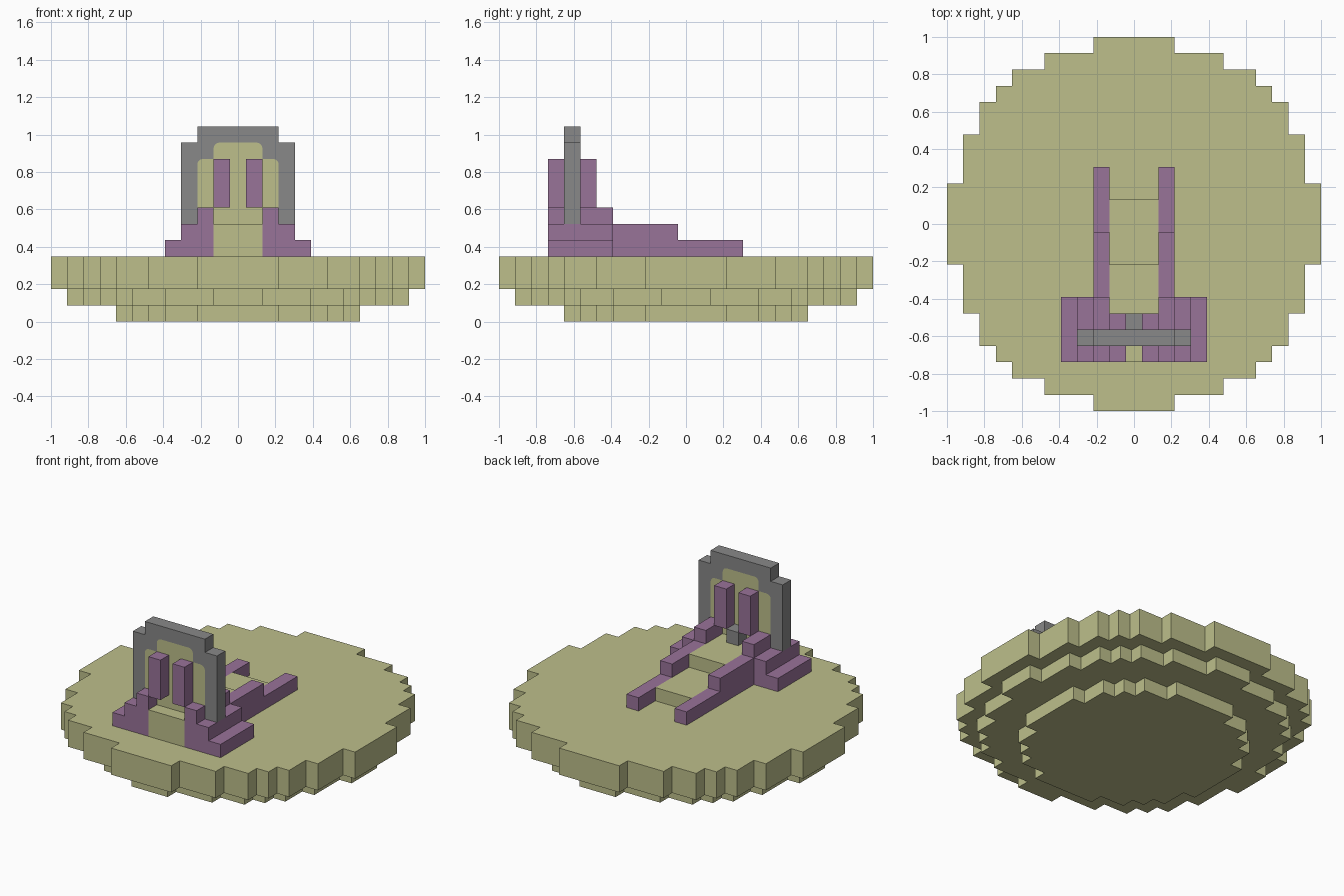
import bpy
import bmesh
import math
from mathutils import Vector

U = 2 / 23  # size of one block

cube = bpy.data.objects.get("Cube")
if cube:
    bpy.data.objects.remove(cube, do_unlink=True)


def material(name, rgb):
    """Flat material from display colour values, stored as linear."""
    linear = [((c / 255 + 0.055) / 1.055) ** 2.4 for c in rgb] + [1]
    mat = bpy.data.materials.new(name)
    mat.use_nodes = True
    mat.diffuse_color = linear
    shader = next(n for n in mat.node_tree.nodes if n.type == "BSDF_PRINCIPLED")
    shader.inputs["Base Color"].default_value = linear
    return mat


SAND = material("sand yellow", (189, 191, 139))
PURPLE = material("dusty purple", (153, 115, 153))
GREY = material("stone grey", (136, 136, 136))


def prism(name, outline, axis, low, high, mat):
    """Extrude an outline, measured in blocks, along one axis."""
    place = {
        "x": lambda a, b, d: (d, a, b),
        "y": lambda a, b, d: (a, d, b),
        "z": lambda a, b, d: (a, b, d),
    }[axis]
    bm = bmesh.new()
    face = bm.faces.new([bm.verts.new(Vector(place(a, b, low)) * U) for a, b in outline])
    grown = bmesh.ops.extrude_face_region(bm, geom=[face])["geom"]
    moved = [v for v in grown if isinstance(v, bmesh.types.BMVert)]
    bmesh.ops.translate(bm, verts=moved, vec=Vector(place(0, 0, high - low)) * U)
    bmesh.ops.recalc_face_normals(bm, faces=bm.faces)
    mesh = bpy.data.meshes.new(name)
    bm.to_mesh(mesh)
    bm.free()
    mesh.materials.append(mat)
    obj = bpy.data.objects.new(name, mesh)
    bpy.context.collection.objects.link(obj)
    return obj


def rect(a0, b0, a1, b1):
    return [(a0, b0), (a1, b0), (a1, b1), (a0, b1)]


def stepped(points):
    """Staircase through points, moving sideways first, then up or down."""
    path = [points[0]]
    for a, b in points[1:]:
        path += [(a, path[-1][1]), (a, b)]
    return path


def stepped_disc(corners):
    """Full round staircase outline from its first-quadrant corners."""
    quarter = []
    for i, (x, y) in enumerate(corners):
        quarter.append((x, y))
        if i + 1 < len(corners):
            quarter.append((x, corners[i + 1][1]))
    right = quarter + [(x, -y) for x, y in reversed(quarter)]
    return right + [(-x, y) for x, y in reversed(right)]


def arc(cx, cz, radius, steps=4):
    """Quarter round from the right side up to the top."""
    turns = [math.pi / 2 * i / steps for i in range(steps + 1)]
    return [(cx + radius * math.cos(t), cz + radius * math.sin(t)) for t in turns]


# Round island in three stepped layers
prism("island_bottom", stepped_disc(
    [(2.5, 7.5), (4.5, 6.5), (5.5, 5.5), (6.5, 4.5), (7.5, 2.5)]), "z", 0, 1, SAND)
prism("island_middle", stepped_disc(
    [(1.5, 10.5), (4.5, 9.5), (6.5, 8.5), (7.5, 7.5), (8.5, 6.5), (9.5, 4.5),
     (10.5, 1.5)]), "z", 1, 2, SAND)
prism("island_top", stepped_disc(
    [(2.5, 11.5), (5.5, 10.5), (7.5, 9.5), (8.5, 8.5), (9.5, 7.5), (10.5, 5.5),
     (11.5, 2.5)]), "z", 2, 4, SAND)

# Stepped walkway leading up to the gate
prism("walkway", [(-8.5, 4)] + stepped([(-8.5, 6), (-2.5, 5), (1.5, 4)]),
      "x", -1.5, 1.5, SAND)

# Rails, side footings and posts, on both sides
for label, s in (("left", 1), ("right", -1)):
    prism("rail_" + label,
          [(-8.5, 4)] + stepped([(-8.5, 7), (-4.5, 6), (-0.5, 5), (3.5, 4)]),
          "x", s * 1.5, s * 2.5, PURPLE)
    footing = [(2.5, 4)] + stepped([(2.5, 6), (3.5, 5), (4.5, 4)])
    prism("footing_" + label, [(s * x, z) for x, z in footing],
          "y", -8.5, -4.5, PURPLE)
    for where, y in (("front", -8.5), ("back", -6.5)):
        prism(f"post_{where}_{label}", rect(s * 0.5, 7, s * 1.5, 10),
              "y", y, y + 1, PURPLE)

# Gate: arched frame around a flush panel with rounded corners
r = 0.35
inner = [(2.5, 6)] + arc(2.5 - r, 10 - r, r) + [(1.5, 10)] + arc(1.5 - r, 11 - r, r)
inner += [(-x, z) for x, z in reversed(inner)]
outer = [(3.5, 6), (3.5, 11), (2.5, 11), (2.5, 12)]
outer += [(-x, z) for x, z in reversed(outer)]
prism("gate_frame", outer + inner[::-1], "y", -7.5, -6.5, GREY)
prism("gate_panel", inner, "y", -7.5, -6.5, SAND)

# Small step behind the gate
prism("gate_step", rect(-0.5, 6, 0.5, 7), "y", -6.5, -5.5, GREY)
